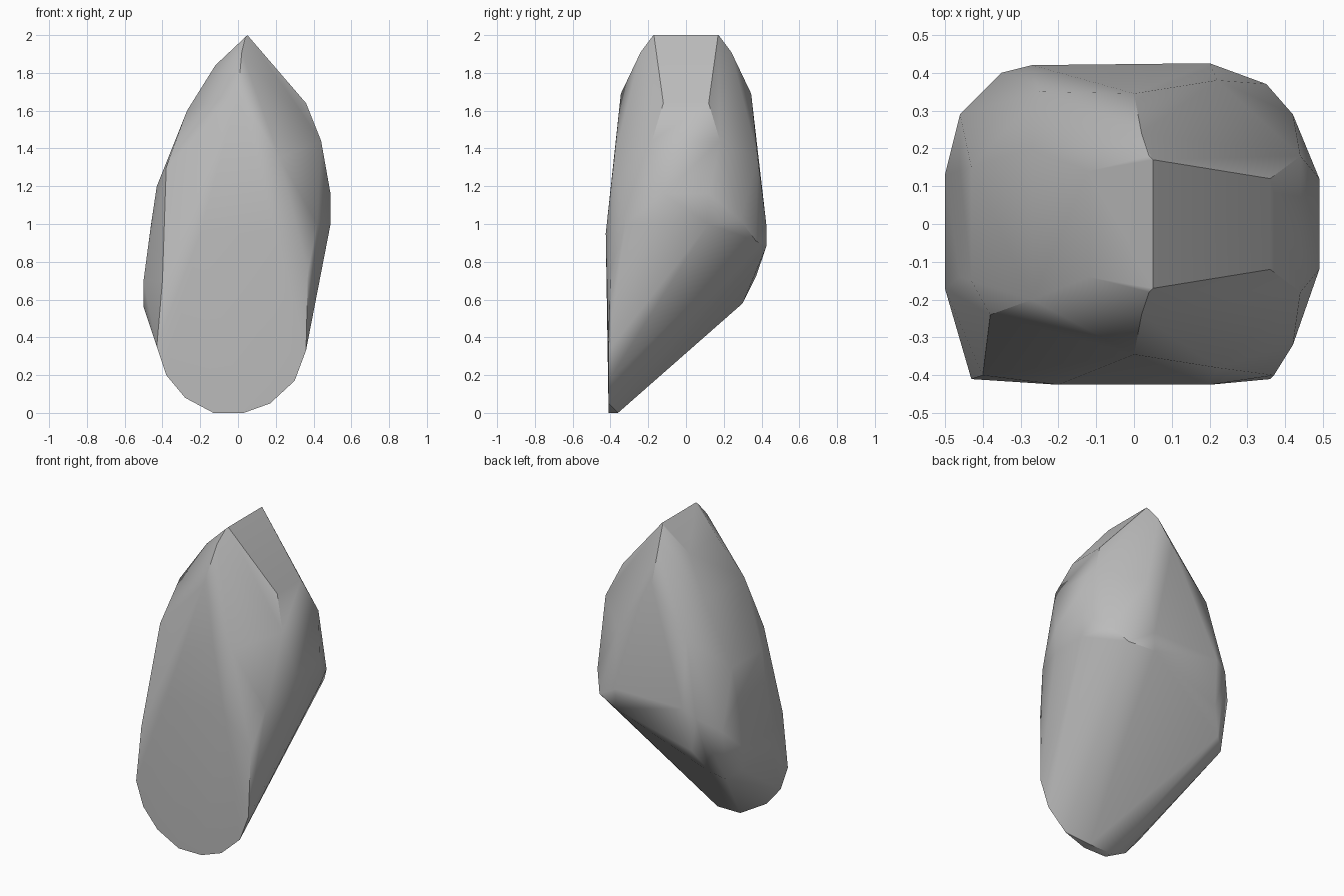
import bpy
import bmesh
from math import radians

# Remove the default object
default_cube = bpy.data.objects.get("Cube")
if default_cube:
    bpy.data.objects.remove(default_cube, do_unlink=True)


def make_material(name, value):
    """Create one flat grey material."""
    material = bpy.data.materials.new(name)
    material.use_nodes = True
    colour = (value, value, value, 1)
    material.diffuse_color = colour
    shader = material.node_tree.nodes["Principled BSDF"]
    shader.inputs["Base Color"].default_value = colour
    shader.inputs["Roughness"].default_value = 0.9
    return material


def mirror_depth(points):
    """Repeat the points on the opposite side of the y axis."""
    return points + [(x, -y, z) for x, y, z in points]


def build_hull(name, points, material):
    """Wrap a cloud of corner points, in hundredths of a unit, in a solid."""
    mesh = bpy.data.meshes.new(name)
    bm = bmesh.new()
    for point in points:
        bm.verts.new([value / 100 for value in point])
    result = bmesh.ops.convex_hull(bm, input=bm.verts)
    inside = set(result["geom_interior"]) | set(result["geom_unused"])
    loose = [item for item in inside if isinstance(item, bmesh.types.BMVert)]
    bmesh.ops.delete(bm, geom=loose, context="VERTS")
    bmesh.ops.recalc_face_normals(bm, faces=bm.faces)
    bm.to_mesh(mesh)
    bm.free()
    mesh.materials.append(material)
    rock = bpy.data.objects.new(name, mesh)
    bpy.context.collection.objects.link(rock)
    return rock


# Narrow crest and the shoulders below it, the same at front and back
crest = mirror_depth([(5, 17, 200), (4, 18, 199), (2, 24, 191), (-12, 14, 184)])
shoulders = mirror_depth([
    (-27, 20, 160), (36, 12, 164), (0, 34.5, 169), (44, 18, 144),
    (22, 38, 135), (49, 12, 116), (49, 12, 100), (-43, 15, 120), (-46, 14, 100),
])

# Broad flat front with a rounded foot
front_corners = [
    (-38, -24, 130), (-20, -42.5, 95), (20, -42.5, 95),
    (42, -32, 100), (37, -40, 75), (-40, -40, 70),
]
foot_arc = [(36, 33), (30, 17), (17, 5), (3, 0), (-13, 0), (-28, 8), (-38, 20), (-43, 35)]
foot = [(x, -41, z) for x, z in foot_arc]
heel = [(3, -36, 0), (-13, -36, 0)]

# Bulge on the low side
low_bulge = [(-50, -17, 56), (-50, -17, 70), (-50, 13, 70), (-49, 13, 56)]

# Back corners and the slanted rim of the underside
back_corners = [
    (-27, 42, 100), (20, 42.5, 100), (42, 29, 102),
    (-35, 40, 95), (-46, 29, 85), (-25, 35, 140),
]
under_rim = [(20, 42.5, 88), (35, 37, 91), (-30, 37, 72), (-38, 30, 58), (-45, 24, 53)]

# Assemble the boulder
stone = make_material("grey stone", 0.5)
corners = crest + shoulders + front_corners + foot + heel
corners += low_bulge + back_corners + under_rim
boulder = build_hull("boulder", corners, stone)

# Soft shading that keeps the strongest ridges crisp
bpy.ops.object.select_all(action="DESELECT")
bpy.context.view_layer.objects.active = boulder
boulder.select_set(True)
bpy.ops.object.shade_smooth_by_angle(angle=radians(35))
weighted = boulder.modifiers.new("even shading", "WEIGHTED_NORMAL")
weighted.keep_sharp = True
